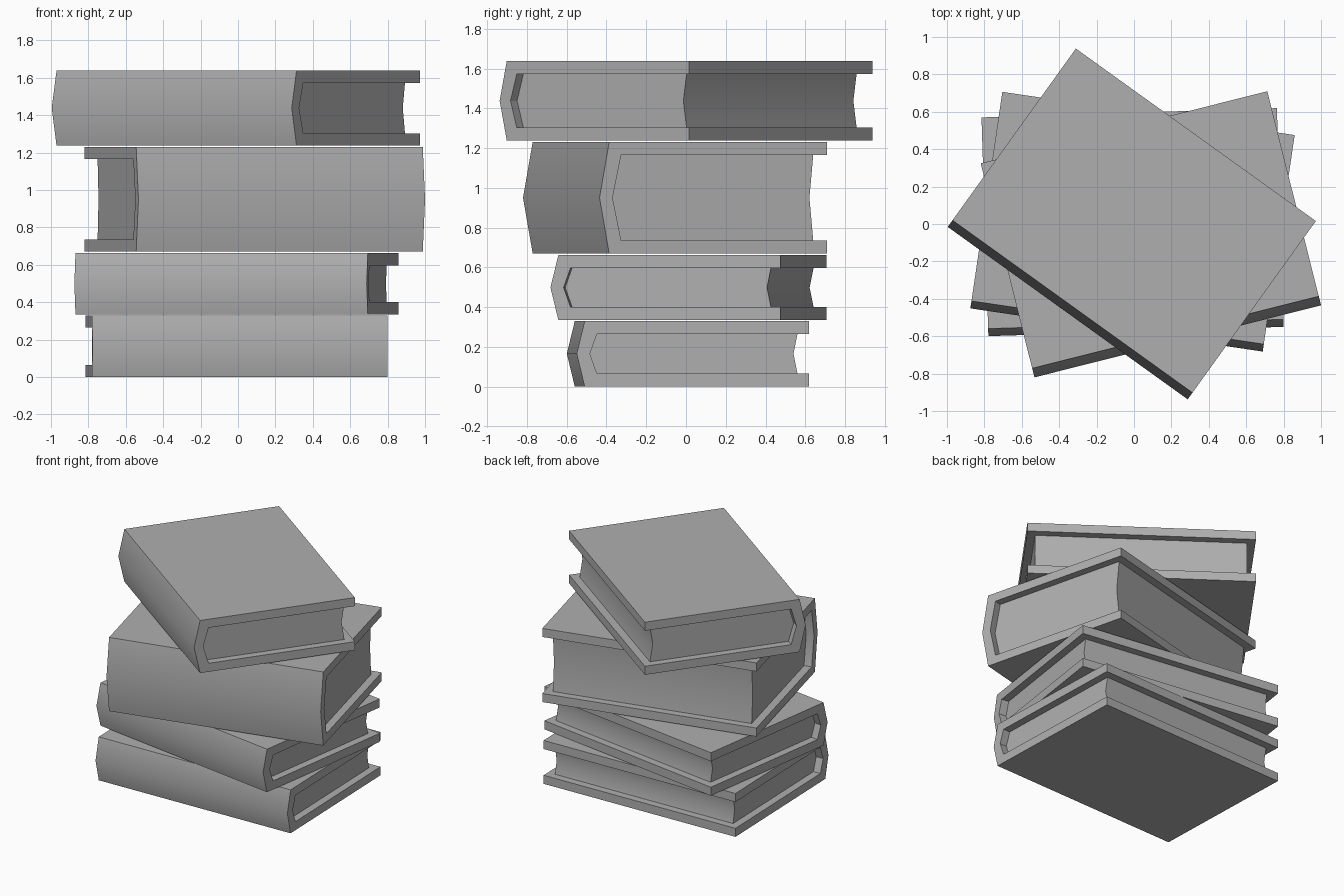
import bpy, math

if "Cube" in bpy.data.objects:
    bpy.data.objects.remove(bpy.data.objects["Cube"])

WIDTH, DEPTH = 1.58, 1.13    # along the spine, spine to fore edge
BOARD, SPINE = 0.065, 0.062  # cover thickness
INSET = 0.057                # pages set back from cover edges

# darker grey shared by covers and pages
grey = bpy.data.materials.new("book_grey")
grey.diffuse_color = (0.43, 0.43, 0.43, 1)
grey.use_nodes = True
grey.node_tree.nodes["Principled BSDF"].inputs["Base Color"].default_value = grey.diffuse_color


def extrude_profile(name, profile, faces, half_width, place):
    """Sweep a (y, z) profile along x; faces lists the end cap polygons."""
    n = len(profile)
    verts = [(x, y, z) for x in (-half_width, half_width) for y, z in profile]
    polys = [(i, i + n, (i + 1) % n + n, (i + 1) % n) for i in range(n)]
    polys += [tuple(f) for f in faces]
    polys += [tuple(i + n for i in reversed(f)) for f in faces]
    mesh = bpy.data.meshes.new(name)
    mesh.from_pydata(verts, [], polys)
    mesh.materials.append(grey)
    obj = bpy.data.objects.new(name, mesh)
    bpy.context.collection.objects.link(obj)
    x, y, z, angle = place
    obj.location = (x, y, z)
    obj.rotation_euler.z = math.radians(angle)
    # consistent outward normals, soft fold on spine and fore edge
    bpy.ops.object.select_all(action='DESELECT')
    obj.select_set(True)
    bpy.context.view_layer.objects.active = obj
    bpy.ops.object.mode_set(mode='EDIT')
    bpy.ops.mesh.select_all(action='SELECT')
    bpy.ops.mesh.normals_make_consistent(inside=False)
    bpy.ops.object.mode_set(mode='OBJECT')
    bpy.ops.object.shade_smooth_by_angle(angle=math.radians(30))
    return obj


def book(name, x, y, z, thick, angle, bulge):
    front, back = -DEPTH / 2, DEPTH / 2
    inner, low, high, mid = front + SPINE, BOARD, thick - BOARD, thick / 2
    inner_tip = inner - bulge * 0.88
    place = (x, y, z, angle)
    # C-shaped cover: two boards and a folded spine
    cover = [(back, 0), (front, 0), (front - bulge, mid), (front, thick),
             (back, thick), (back, high), (inner, high), (inner_tip, mid),
             (inner, low), (back, low)]
    extrude_profile(name + "_cover", cover,
                    [(0, 1, 8, 9), (1, 2, 7, 8), (2, 3, 6, 7), (3, 4, 5, 6)],
                    WIDTH / 2, place)
    # page block with hollow fore edge
    edge = back - INSET
    pages = [(edge, low), (inner, low), (inner_tip, mid), (inner, high),
             (edge, high), (edge - 0.02, mid)]
    extrude_profile(name + "_pages", pages,
                    [(0, 1, 2, 5), (2, 3, 4, 5)], WIDTH / 2 - INSET, place)


# stack from bottom to top: x, y, z, thickness, rotation, spine bulge
book("bottom_book", -0.008, 0.03, 0.0, 0.33, 1.8, 0.04)
book("second_book", -0.005, 0.032, 0.335, 0.327, -8.4, 0.04)
book("thick_book", 0.084, -0.031, 0.67, 0.56, 14.1, 0.05)
book("top_book", 0.001, 0.018, 1.238, 0.40, -35.7, 0.044)
